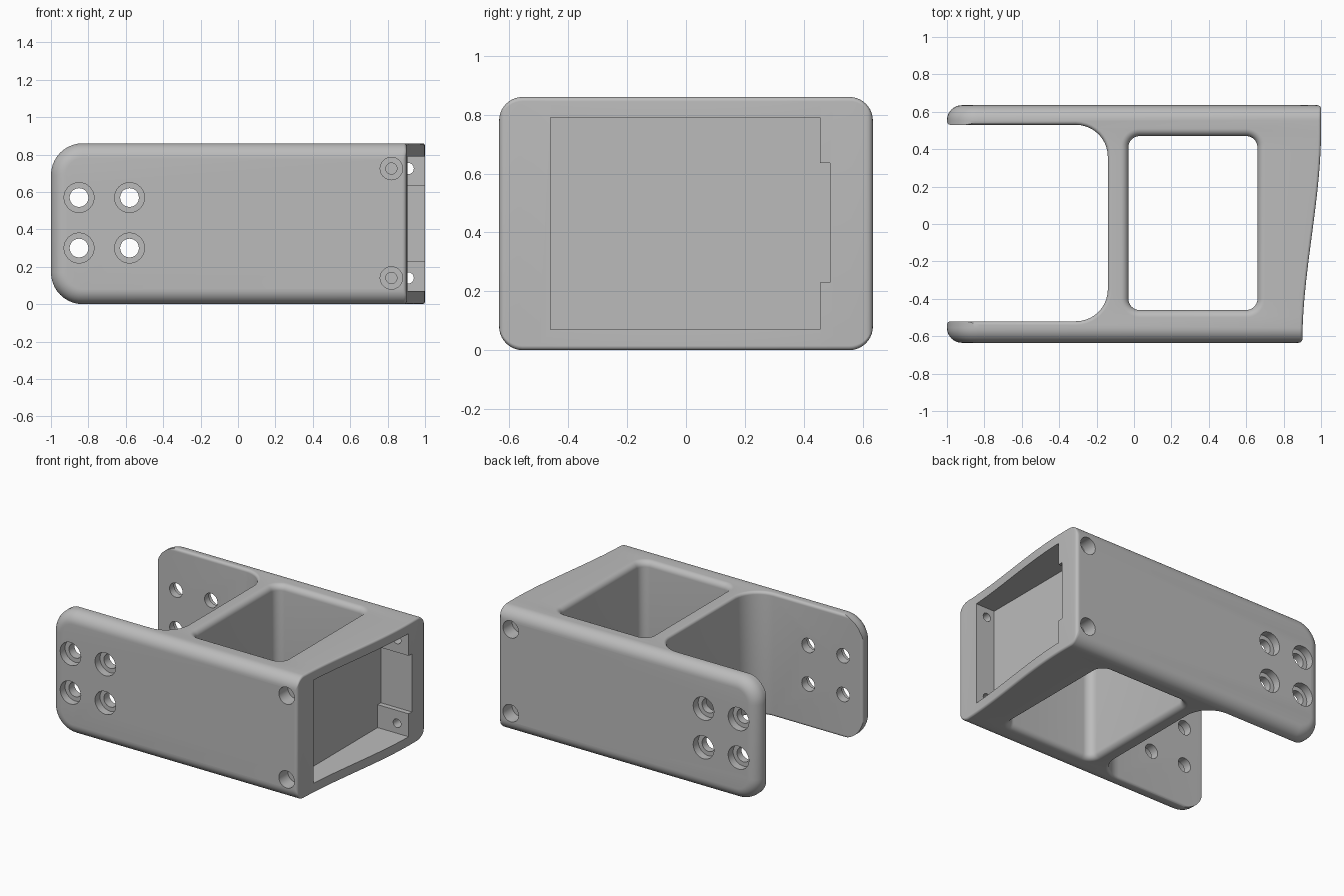
import bpy, bmesh
from math import sin, cos, pi, sqrt
from mathutils import Vector

H, W = 0.86, 0.635          # height, half width

cube = bpy.data.objects.get("Cube")
if cube:
    bpy.data.objects.remove(cube, do_unlink=True)

grey = bpy.data.materials.new("plain grey")
grey.use_nodes = True
grey.diffuse_color = (0.5, 0.5, 0.5, 1)
grey.node_tree.nodes["Principled BSDF"].inputs["Base Color"].default_value = (0.5, 0.5, 0.5, 1)


def loft(name, rings):
    """Closed solid through rings of equal point count."""
    bm = bmesh.new()
    loops = [[bm.verts.new(p) for p in ring] for ring in rings]
    n = len(loops[0])
    for a, b in zip(loops, loops[1:]):
        for i in range(n):
            j = (i + 1) % n
            bm.faces.new((a[i], a[j], b[j], b[i]))
    bm.faces.new(loops[0])
    bm.faces.new(loops[-1])
    bmesh.ops.recalc_face_normals(bm, faces=bm.faces)
    mesh = bpy.data.meshes.new(name)
    bm.to_mesh(mesh)
    bm.free()
    mesh.materials.append(grey)
    obj = bpy.data.objects.new(name, mesh)
    bpy.context.collection.objects.link(obj)
    return obj


def rounded(u0, u1, v0, v1, r_left, r_right, n=10):
    """Rounded rectangle with separate radii on its two ends."""
    pts = []
    for q, (u, v, r) in enumerate([(u1, v1, r_right), (u0, v1, r_left),
                                   (u0, v0, r_left), (u1, v0, r_right)]):
        cu = u - r if u == u1 else u + r
        cv = v - r if v == v1 else v + r
        for k in range(n + 1):
            a = (q + k / n) * pi / 2
            pts.append((cu + r * cos(a), cv + r * sin(a)))
    return pts


def inset(d, r):
    """How far a fillet of radius r pulls in at distance d from its edge."""
    return r - sqrt(max(0, r * r - (r - d) ** 2)) if d < r else 0


def end_x(y):
    t = min(1, (y + W) / 1.135)
    return 0.9 + 0.1 * t * t * (3 - 2 * t)


def cut(obj, cutter):
    cutter.hide_render = True
    mod = obj.modifiers.new("cut", "BOOLEAN")
    mod.operation = "DIFFERENCE"
    mod.solver = "EXACT"
    mod.object = cutter
    bpy.context.view_layer.objects.active = obj
    bpy.ops.object.modifier_apply(modifier=mod.name)
    bpy.data.objects.remove(cutter, do_unlink=True)


# Outer body: side outline lofted across the width, with filleted flanks
edge = [0.08 * (1 - cos(k * pi / 20)) for k in range(11)]
ys = [-W + d for d in edge] + [-0.5 + k / 24 for k in range(25)] + [W - d for d in reversed(edge)]
rings = []
for y in ys:
    d = W - abs(y)
    o = inset(d, 0.08)
    x1 = end_x(y) - inset(d, 0.02)
    rings.append([(u, y, v) for u, v in rounded(-1 + o, x1, o, H - o, 0.17 - o, 0.015)])
body = loft("bracket_body", rings)


def flared(name, outline, f):
    """Vertical through cutter whose mouths flare into fillets."""
    steps = [f * (1 - cos(k * pi / 16)) for k in range(9)]
    levels = [(-0.1, f)] + [(d, inset(d, f)) for d in steps]
    levels += [(H - z, o) for z, o in reversed(levels)]
    return loft(name, [[(u, v, z) for u, v in outline(o)] for z, o in levels])


# Square window through the middle
cut(body, flared("window_cutter", lambda o: rounded(
    -0.03 - o, 0.66 + o, -0.46 - o, 0.47 + o, 0.06 + o, 0.06 + o), 0.04))


# Open slot between the two arms, rounded at the arm tips
def slot_outline(o):
    y0, y1 = -0.52 - o, 0.53 + o
    pts = [p for p in rounded(-1.2, -0.14 + o, y0, y1, 0, 0.17 + o)
           if p[0] > -1.1]
    half = len(pts) // 2
    tip = [0.02 * (1 - cos(k * pi / 16)) for k in range(9)]
    flare = [(-1 + d, inset(d, 0.02)) for d in reversed(tip)] + [(-1.2, 0.02)]
    upper = [(x, y1 + e) for x, e in flare]
    lower = [(x, y0 - e) for x, e in reversed(flare)]
    return pts[:half] + upper + lower + pts[half:]


cut(body, flared("slot_cutter", slot_outline, 0.02))

# Stepped pocket in the curved end
pocket = [(-0.46, 0.07), (0.455, 0.07), (0.455, 0.23), (0.49, 0.23),
          (0.49, 0.635), (0.455, 0.635), (0.455, 0.79), (-0.46, 0.79)]
cut(body, loft("pocket_cutter", [[(x, y, z) for y, z in pocket] for x in (0.76, 1.2)]))


# Counterbored screw holes through both sides
def bore(side, x, z, r_hole, r_head, depth, inner):
    spans = [(inner, r_hole), (W - depth, r_hole), (W - depth, r_head), (W + 0.1, r_head)]
    return loft("screw_cutter", [[(x + r * cos(a), side * y, z + r * sin(a))
                                  for a in (k * pi / 16 for k in range(32))]
                                 for y, r in spans])


for side in (-1, 1):
    for x in (-0.85, -0.58):
        for z in (0.3, 0.57):
            cut(body, bore(side, x, z, 0.05, 0.08, 0.055, 0.45))
    for z in (0.14, 0.725):
        cut(body, bore(side, 0.82 if side < 0 else 0.91, z, 0.03, 0.06, 0.1, 0.4))

# Smooth fillets, crisp machined edges
bpy.ops.object.select_all(action="DESELECT")
body.select_set(True)
bpy.context.view_layer.objects.active = body
bpy.ops.object.shade_smooth_by_angle(angle=0.5)
